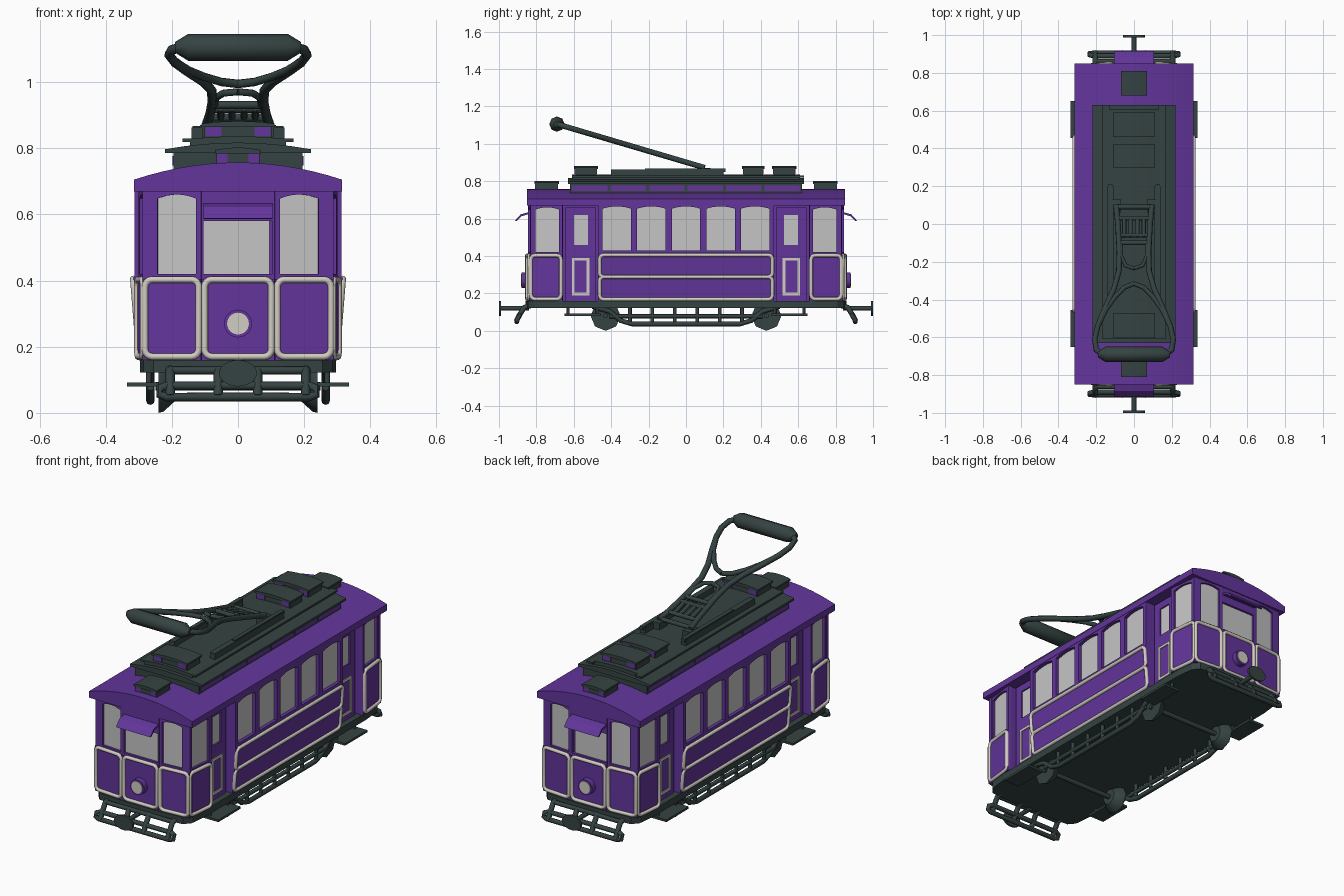
import bpy, math
from mathutils import Matrix, Vector

if "Cube" in bpy.data.objects:
    bpy.data.objects.remove(bpy.data.objects["Cube"])

def material(name, rgb):
    m = bpy.data.materials.new(name)
    m.diffuse_color = (*rgb, 1)
    m.use_nodes = True
    m.node_tree.nodes["Principled BSDF"].inputs["Base Color"].default_value = m.diffuse_color
    return m

PURPLE = material("purple paint", (0.125, 0.036, 0.33))
DARK = material("dark green grey", (0.035, 0.056, 0.054))
CREAM = material("cream trim", (0.64, 0.61, 0.55))
GLASS = material("window grey", (0.56, 0.56, 0.56))
ID = Matrix.Identity(4)

def finish(cu, name, mat, M, mirror, smooth):
    """Turn a curve into a placed mesh object, mirrored over x and/or y."""
    tmp = bpy.data.objects.new("tmp", cu)
    bpy.context.collection.objects.link(tmp)
    dg = bpy.context.evaluated_depsgraph_get()
    me = bpy.data.meshes.new_from_object(tmp.evaluated_get(dg))
    bpy.data.objects.remove(tmp)
    me.transform(M)
    me.materials.clear()
    me.materials.append(mat)
    if smooth:
        me.shade_smooth()
        me.set_sharp_from_angle(angle=math.radians(50))
    else:
        me.shade_flat()
    ob = bpy.data.objects.new(name, me)
    bpy.context.collection.objects.link(ob)
    if mirror:
        mod = ob.modifiers.new("Mirror", 'MIRROR')
        mod.use_axis = ('x' in mirror, 'y' in mirror, False)
        mod.use_mirror_merge = False
    return ob

def spline(cu, pts, cyclic, radii=None):
    s = cu.splines.new('POLY')
    s.points.add(len(pts) - 1)
    for i, p in enumerate(pts):
        s.points[i].co = (*p, *([0] * (3 - len(p))), 1)
        s.points[i].radius = radii[i] if radii else 1
    s.use_cyclic_u = cyclic

def prism(name, mat, M, outer, n0, n1, holes=(), mirror=""):
    """Flat outline with holes, extruded from n0 to n1 along the local normal."""
    cu = bpy.data.curves.new(name, 'CURVE')
    cu.dimensions, cu.fill_mode, cu.extrude = '2D', 'BOTH', (n1 - n0) / 2
    for loop in (outer, *holes):
        spline(cu, loop, True)
    return finish(cu, name, mat, M @ Matrix.Translation((0, 0, (n0 + n1) / 2)), mirror, False)

def tube(name, mat, pts, r, M=ID, cyclic=False, mirror="", radii=None):
    cu = bpy.data.curves.new(name, 'CURVE')
    cu.dimensions, cu.bevel_depth, cu.bevel_resolution, cu.use_fill_caps = '3D', r, 2, True
    spline(cu, pts, cyclic, radii)
    return finish(cu, name, mat, M, mirror, True)

def facet(a, b, lean=0):
    """Wall frame: u runs a->b in plan, v is world height, n points outward."""
    u = Vector((b[0] - a[0], b[1] - a[1], 0)).normalized()
    n = u.cross(Vector((0, 0, 1)))
    v = n * lean + Vector((0, 0, 1))
    return Matrix(((u.x, v.x, n.x, a[0]), (u.y, v.y, n.y, a[1]), (0, 1, 0, 0), (0, 0, 0, 1)))

def rect(u0, v0, u1, v1):
    return [(u0, v0), (u1, v0), (u1, v1), (u0, v1)]

def arch(u0, v0, u1, v1, rise=0.012, n=8):
    """Rectangle with a bowed top edge peaking at v1."""
    return [(u0, v0), (u1, v0)] + [(u1 + (u0 - u1) * i / n, v1 - rise * (2 * i / n - 1) ** 2) for i in range(n + 1)]

def round_rect(u0, v0, u1, v1, n, r=0.022):
    pts = []
    for k, (cu, cv) in enumerate(((u1 - r, v1 - r), (u0 + r, v1 - r), (u0 + r, v0 + r), (u1 - r, v0 + r))):
        for i in range(5):
            t = math.pi / 2 * (k + i / 4)
            pts.append((cu + r * math.cos(t), cv + r * math.sin(t), n))
    return pts

def disc(cx, cz, rx, rz, n=24):
    return [(cx + rx * math.cos(i * math.tau / n), cz + rz * math.sin(i * math.tau / n)) for i in range(n)]

def box(name, mat, x0, x1, y0, y1, z0, z1, mirror=""):
    return prism(name, mat, ID, rect(x0, y0, x1, y1), z0, z1, mirror=mirror)

FRONT = facet((0, 0), (1, 0))   # u = x, normal = -y
SIDE = facet((0, 0), (0, 1))    # u = y, normal = +x

# Body cores behind the walls
box("saloon_core", PURPLE, -.288, .288, -.47, .47, .16, .70)
box("vestibule_core", PURPLE, -.25, .25, -.67, .67, .16, .70)
A, B, C, D = (-.11, -.827), (.11, -.827), (.265, -.815), (.282, -.66)
prism("cab_core", PURPLE, ID, [(-D[0], D[1]), (-C[0], C[1]), A, B, C, D], .16, .70, mirror="y")

# Saloon sides: five arched windows, leaning lower panel with trim
M = facet((.288, -.47), (.288, .47))
wins = [arch(.47 + .185 * k - .076, .43, .47 + .185 * k + .076, .665) for k in range(-2, 3)]
prism("saloon_wall", PURPLE, M, rect(0, .40, .94, .70), .001, .025, wins, "x")
prism("saloon_windows", GLASS, M, rect(.01, .42, .93, .67), .001, .007, mirror="x")
M = facet((.282, -.47), (.282, .47), .08)
prism("saloon_lower_panel", PURPLE, M, rect(0, .16, .94, .41), -.03, .001, mirror="x")
for v0, v1 in ((.168, .288), (.288, .405)):
    tube("saloon_trim", CREAM, round_rect(.008, v0, .932, v1, .002), .010, M, True, "x")

# Cab facets: centre front, angled front, side
for name, a, b, u0, u1, f0, f1, win, mir in (
        ("cab_front", A, B, 0, .22, .009, .211, rect(.005, .42, .215, .58), "y"),
        ("cab_corner", B, C, 0, .178, .007, .17, arch(.016, .42, .132, .66), "xy"),
        ("cab_side", C, D, -.005, .158, -.012, .15, arch(.012, .42, .138, .66), "xy")):
    M = facet(a, b)
    prism(name + "_wall", PURPLE, M, rect(u0, .40, u1, .70), 0, .018, [win], mir)
    prism(name + "_window", GLASS, M, rect(u0 + .002, .41, min(u1, .215) - .01, .67), 0, .006, mirror=mir)
    prism(name + "_lower_panel", PURPLE, M, rect(u0, .16, u1, .405), 0, .023, mirror=mir)
    tube(name + "_trim", CREAM, round_rect(f0, .17, f1, .403, .023), .010, M, True, mir)

# Recessed doors with window and trim rectangle
M = facet((.25, -.645), (.25, -.48))
prism("door", PURPLE, M, rect(0, .16, .165, .66), 0, .014, [rect(.045, .46, .12, .62)], "xy")
prism("door_window", GLASS, M, rect(.04, .45, .125, .63), 0, .006, mirror="xy")
prism("door_trim", CREAM, M, rect(.036, .19, .128, .39), .010, .019, [rect(.05, .204, .114, .376)], "xy")

# Headlamps and visors
prism("headlamp_ring", PURPLE, FRONT, disc(0, .27, .042, .042), .84, .88, mirror="y")
prism("headlamp_lens", CREAM, FRONT, disc(0, .27, .033, .033), .875, .883, mirror="y")
prism("visor", PURPLE, SIDE, [(-.84, .635), (-.885, .622), (-.915, .588), (-.906, .586), (-.88, .612), (-.84, .624)],
      -.105, .105, mirror="y")

# Roof and raised deck
prism("roof", PURPLE, FRONT, arch(-.315, .67, .315, .757, .052, 14), -.85, .85)
box("clerestory", DARK, -.195, .195, -.62, .62, .72, .79)
for k in range(6):
    y = -.515 + k * .206
    box("clerestory_panel", PURPLE, .193, .198, y - .095, y + .095, .748, .776, "x")
prism("deck", DARK, FRONT, arch(-.22, .785, .22, .817, .02), -.63, .63)
prism("upper_deck", DARK, FRONT, arch(-.145, .80, .145, .836, .008), -.61, .61)
box("walkway_board", DARK, .13, .168, -.61, .63, .819, .829, "x")
box("roof_plank", DARK, .108, .14, -.40, .20, .825, .862, "x")

def vent(y, hw, hl, z0, z1):
    prism("vent_box", DARK, FRONT, rect(-hw * .94, z0, hw * .94, z1 - .012), -y - hl + .008, -y + hl - .008)
    prism("vent_lid", DARK, FRONT, arch(-hw, z1 - .018, hw, z1, .008), -y - hl, -y + hl)
    for s in (-1, 1):
        for e in (-1, 1):
            x, ye = s * hw * .68, y + e * (hl - .008)
            box("vent_inset", PURPLE, x - hw * .22, x + hw * .22, ye - .003, ye + .003, z1 - .045, z1 - .018)

for y, hl in ((.525, .065), (.36, .06), (-.535, .065)):
    vent(y, .11, hl, .825, .882)
for y in (-.745, .745):
    vent(y, .07, .066, .74, .802)

# Current collector: all parts lie in one sloping plane
def slope(pts):
    return [(x, y, .872 + (.1 - y) * .295) for x, y in pts]

tube("collector_arm", DARK, slope([(.17, -.69), (.2, -.665), (.208, -.61), (.192, -.54), (.155, -.45), (.105, -.34),
     (.08, -.25), (.077, -.15), (.085, 0), (.095, .1)]), .015, mirror="x")
tube("collector_brace", DARK, slope([(.195, -.55), (.15, -.455), (.1, -.385), (.05, -.335), (0, -.315)]), .013, mirror="x")
tube("collector_head", DARK, slope([(-.19, -.69), (-.15, -.69), (.15, -.69), (.19, -.69)]), .041, radii=[.4, 1, 1, .4])
tube("collector_loop", DARK, slope([(.07, -.1), (.068, -.17), (.045, -.22), (0, -.235)]), .011, mirror="x")
for y, w in ((.09, .1), (.03, .08), (-.06, .075), (-.1, .075)):
    tube("collector_rung", DARK, slope([(-w, y), (w, y)]), .012)
for x in (.018, .052):
    tube("collector_spring", DARK, slope([(x, .03), (x, -.07)]), .011, mirror="x")
box("collector_foot", DARK, .07, .115, .06, .13, .825, .87, "x")
box("collector_base_rail", DARK, .115, .138, -.22, .21, .85, .868, "x")

# Chassis floor
half = [(.12, .857), (.255, .845), (.285, .81), (.297, .70)]
right = [(x, -y) for x, y in half] + half[::-1]
prism("chassis_floor", DARK, ID, right + [(-x, -y) for x, y in right], .122, .16)

# Wheels and axles
AX = Matrix.Translation((0, -.43, .08))
tube("wheel", DARK, [(.19, 0, 0), (.225, 0, 0), (.24, 0, 0)], .08, AX, mirror="xy", radii=[.55, .95, 1])
tube("axle", DARK, [(-.25, 0, 0), (.25, 0, 0)], .013, AX, mirror="y")

# Side truss frames
run = [(.50, .13), (.41, .105), (.35, .055), (.29, .037)]
tube("truss_lower", DARK, [(.265, -y, z) for y, z in run] + [(.265, y, z) for y, z in run[::-1]], .013, mirror="x")
tube("truss_rail", DARK, [(.265, -.41, .078), (.265, .41, .078)], .011, mirror="x")
for y in (.06, .18, .30):
    tube("truss_tie", DARK, [(.265, y, .035), (.265, y, .13)], .010, mirror="xy")

# Entrance steps with hangers
box("step", DARK, .24, .335, -.65, -.455, .08, .092, "xy")
for y in (-.63, -.475):
    tube("step_hanger", DARK, [(.27, y, .135), (.27, y, .085)], .008, mirror="xy")

# Lifeguards at both ends
tube("guard_frame", DARK, [(0, -.905, .048), (.215, -.905, .048), (.236, -.903, .055), (.236, -.895, .075),
     (.215, -.89, .082), (0, -.89, .082)], .013, mirror="xy")
for x in (.06, .205):
    tube("guard_strut", DARK, [(x, -.83, .135), (x, -.865, .125), (x, -.89, .085), (x, -.908, .05)], .014, mirror="xy")
tube("guard_top_bar", DARK, [(-.21, -.862, .128), (.21, -.862, .128)], .012, mirror="y")

# Buffers
tube("buffer_rod", DARK, [(0, -.84, .12), (0, -.992, .12)], .012, mirror="y")
prism("buffer_plate", DARK, FRONT, disc(0, .12, .057, .04), .988, 1.0, mirror="y")
